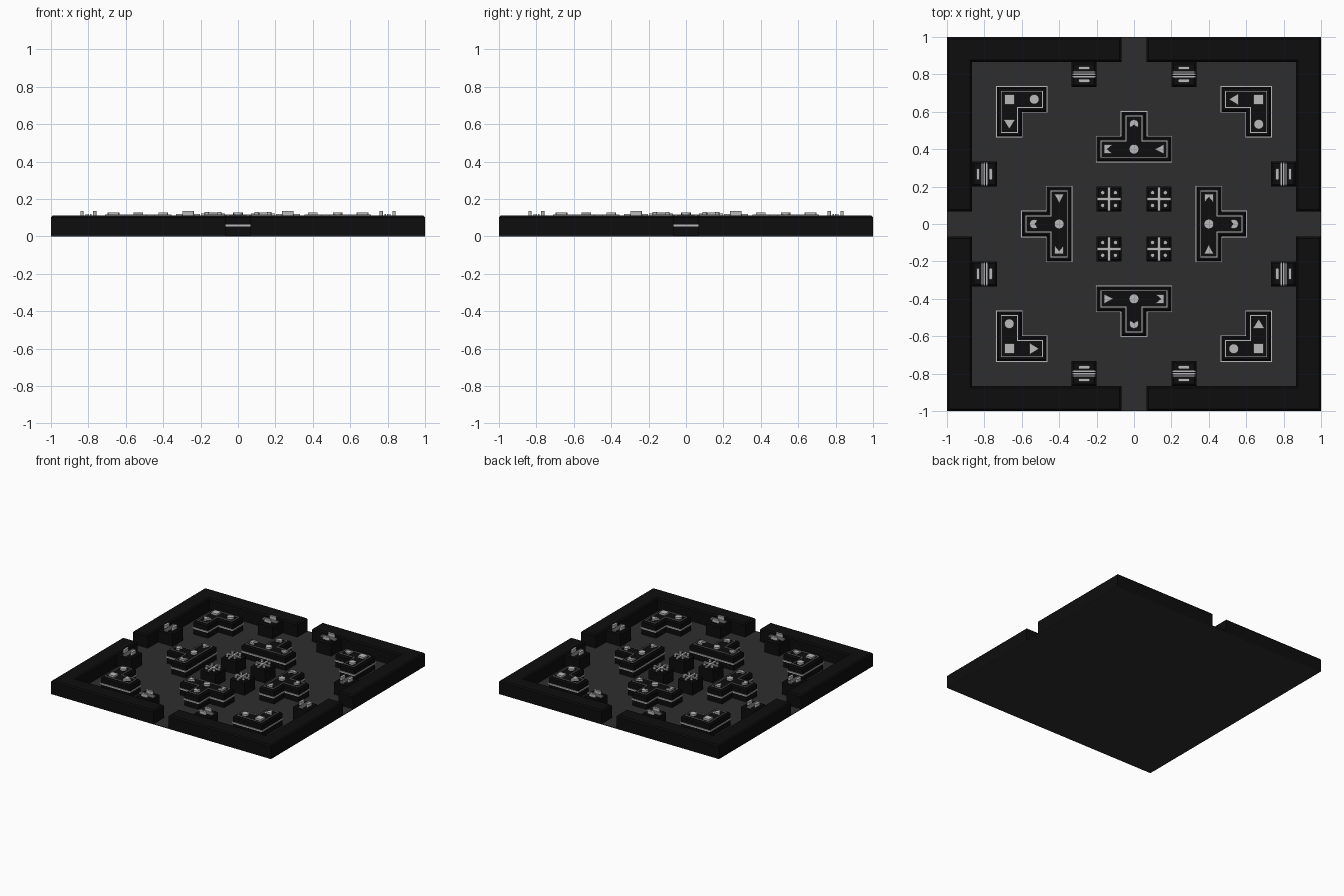
import bpy, bmesh, math
from mathutils import Vector

if "Cube" in bpy.data.objects:
    bpy.data.objects.remove(bpy.data.objects["Cube"])

C = 2 / 15          # grid cell
H = 0.112           # block height


def material(name, v):
    m = bpy.data.materials.new(name)
    m.diffuse_color = (v, v, v, 1)
    m.use_nodes = True
    m.node_tree.nodes["Principled BSDF"].inputs["Base Color"].default_value = m.diffuse_color
    return m


DARK = material("dark_block", 0.004)
FLOOR = material("floor_grey", 0.027)
LIGHT = material("light_trim", 0.5)


def offset(pts, d):
    """Mitred outward offset of a counter-clockwise outline."""
    out = []
    for i, p in enumerate(pts):
        p = Vector(p)
        e1 = (p - Vector(pts[i - 1])).normalized()
        e2 = (Vector(pts[(i + 1) % len(pts)]) - p).normalized()
        n1, n2 = Vector((e1.y, -e1.x)), Vector((e2.y, -e2.x))
        out.append(p + (n1 + n2) * d / (1 + n1.dot(n2)))
    return out


def loft(name, loops, mat, ring=False):
    """Skin between (outline, z) loops; cap the ends or close into a ring."""
    bm = bmesh.new()
    rows = [[bm.verts.new((p[0], p[1], z)) for p in pts] for pts, z in loops]
    pairs = list(zip(rows, rows[1:] + rows[:1])) if ring else list(zip(rows, rows[1:]))
    n = len(rows[0])
    for a, b in pairs:
        for i in range(n):
            j = (i + 1) % n
            bm.faces.new((a[i], a[j], b[j], b[i]))
    if not ring:
        bm.faces.new(rows[0][::-1])
        bm.faces.new(rows[-1])
    bmesh.ops.recalc_face_normals(bm, faces=bm.faces)
    me = bpy.data.meshes.new(name)
    bm.to_mesh(me)
    bm.free()
    me.materials.append(mat)
    ob = bpy.data.objects.new(name, me)
    bpy.context.collection.objects.link(ob)
    return ob


def turn(pts, k):
    """Quarter turns clockwise about the centre."""
    for _ in range(k):
        pts = [(p[1], -p[0]) for p in pts]
    return pts


def rect(cx, cy, w, h):
    return [(cx - w/2, cy - h/2), (cx + w/2, cy - h/2), (cx + w/2, cy + h/2), (cx - w/2, cy + h/2)]


def arc(cx, cy, r, a0=0, a1=360, n=24):
    full = a1 - a0 == 360
    return [(cx + r * math.cos(math.radians(a0 + (a1 - a0) * i / (n if full else n - 1))),
             cy + r * math.sin(math.radians(a0 + (a1 - a0) * i / (n if full else n - 1)))) for i in range(n)]


def capsule(cx, cy, length, r):
    d = length / 2 - r
    return arc(cx + d, cy, r, -90, 90, 7) + arc(cx - d, cy, r, 90, 270, 7)


def block(name, pts, bevel=0.01):
    loft(name, [(pts, 0.002), (pts, H - bevel), (offset(pts, -bevel), H)], DARK)


def trimmed_block(name, pts):
    block(name, pts)
    a, b = offset(pts, 0.007), offset(pts, -0.003)
    loft(name + "_side_band", [(a, 0.052), (a, 0.063), (b, 0.063), (b, 0.052)], LIGHT, True)
    a, b = offset(pts, -0.021), offset(pts, -0.026)
    loft(name + "_top_line", [(a, H - 0.003), (a, 0.117), (b, 0.117), (b, H - 0.003)], LIGHT, True)


def symbol(name, pts, top=0.127):
    loft(name, [(pts, H - 0.003), (pts, top)], LIGHT)


# floor slab
f = rect(0, 0, 2, 2)
loft("floor", [(f, 0), (f, 0.004)], FLOOR)

for k in range(4):
    # outer wall corner
    w, g = 1 - C, C / 2
    wall = [(-1, 1), (-1, g), (-w, g), (-w, w), (-g, w), (-g, 1)]
    block(f"corner_wall_{k}", turn(wall, k))

    # L block with square, disc and triangle
    a, b, c = 5.5 * C, 4.5 * C, 3.5 * C
    ell = [(-a, a), (-a, c), (-b, c), (-b, b), (-c, b), (-c, a)]
    trimmed_block(f"l_block_{k}", turn(ell, k))
    p, q = 5 * C, 4 * C
    symbol(f"l_square_{k}", turn(rect(-p, p, 0.054, 0.054), k))
    symbol(f"l_disc_{k}", turn(arc(-q, p, 0.026), k))
    symbol(f"l_triangle_{k}", turn([(-p, q - 0.026), (-p + 0.032, q + 0.026), (-p - 0.032, q + 0.026)], k))

    # T block with disc, notched disc, triangle and notched square
    s, t, y0 = C / 2, 1.5 * C, 2.5 * C
    tee = [(-t, y0), (t, y0), (t, y0 + C), (s, y0 + C), (s, y0 + 2 * C),
           (-s, y0 + 2 * C), (-s, y0 + C), (-t, y0 + C)]
    trimmed_block(f"t_block_{k}", turn(tee, k))
    y = 3 * C
    symbol(f"t_disc_{k}", turn(arc(0, y, 0.026), k))
    symbol(f"t_notched_disc_{k}", turn(arc(0, q, 0.025, -45, 225) + [(0, q - 0.004)], k))
    symbol(f"t_triangle_{k}", turn([(C - 0.023, y), (C + 0.027, y - 0.026), (C + 0.027, y + 0.026)], k))
    symbol(f"t_notched_square_{k}", turn([(-C - 0.026, y - 0.024), (-C + 0.019, y - 0.024),
                                          (-C - 0.010, y), (-C + 0.019, y + 0.024),
                                          (-C - 0.026, y + 0.024)], k))

    # two wall posts per side, with ribs and rounded bars
    for i, x in enumerate((-2 * C, 2 * C)):
        y = 6 * C
        block(f"wall_post_{k}_{i}", turn(rect(x, y, C, C), k))
        for j, d in enumerate((-0.0125, 0, 0.0125)):
            symbol(f"post_rib_{k}_{i}_{j}", turn(rect(x, y + d, 0.128, 0.007), k), 0.119)
        for j, d in enumerate((-0.034, 0.034)):
            symbol(f"post_bar_{k}_{i}_{j}", turn(capsule(x, y + d, 0.062, 0.009), k), 0.137)

    # centre post with cross and four studs
    block(f"centre_post_{k}", turn(rect(C, C, C, C), k))
    h, r = 0.064, 0.008
    cross = [(C + u, C + v) for u, v in
             [(-h, -r), (-r, -r), (-r, -h), (r, -h), (r, -r), (h, -r),
              (h, r), (r, r), (r, h), (-r, h), (-r, r), (-h, r)]]
    symbol(f"centre_cross_{k}", turn(cross, k), 0.122)
    for i, (u, v) in enumerate([(-1, -1), (1, -1), (1, 1), (-1, 1)]):
        symbol(f"centre_stud_{k}_{i}", turn(arc(C + u * 0.034, C + v * 0.034, 0.011, n=16), k), 0.13)
